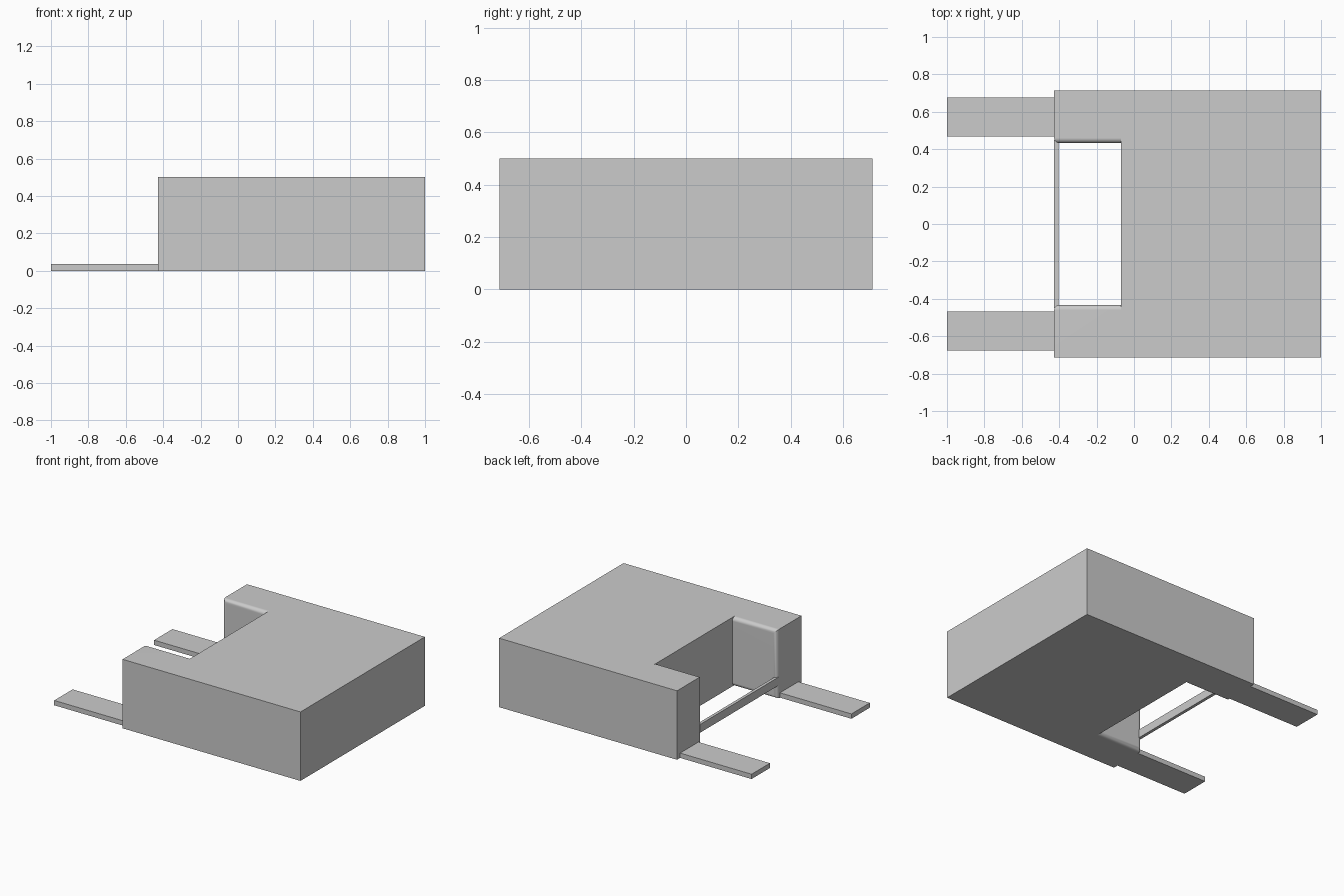
import bpy, bmesh, math
from mathutils import Vector

if "Cube" in bpy.data.objects:
    bpy.data.objects.remove(bpy.data.objects["Cube"])


def box(name, lo, hi, round_test=None, radius=0.028):
    """Box from min and max corners; edges passing round_test get rounded."""
    bm = bmesh.new()
    bmesh.ops.create_cube(bm, size=1)
    for v in bm.verts:
        v.co = Vector([a + (c + 0.5) * (b - a) for a, b, c in zip(lo, hi, v.co)])
    if round_test:
        edges = [e for e in bm.edges if all(round_test(v.co) for v in e.verts)]
        bmesh.ops.bevel(bm, geom=edges, offset=radius, segments=4,
                        profile=0.5, affect='EDGES')
    mesh = bpy.data.meshes.new(name)
    bm.to_mesh(mesh)
    bm.free()
    obj = bpy.data.objects.new(name, mesh)
    bpy.context.collection.objects.link(obj)
    return obj


FRONT, NOTCH, HALF, HEIGHT, INNER = -0.427, -0.07, 0.7125, 0.5, 0.432

# main block behind the notch
body = box("main_body", (NOTCH, -HALF, 0), (1, HALF, HEIGHT))
bpy.context.view_layer.objects.active = body

# two side arms, rounded on top, bottom and end edges of the inner wall
for side in (-1, 1):
    ys = sorted((side * INNER, side * HALF))
    arm = box("side_arm", (FRONT, ys[0], 0), (0.1, ys[1], HEIGHT),
              lambda co: abs(co.y) < INNER + 0.01)
    # the rounded rear edge is buried in the main block
    mod = body.modifiers.new("join_arm", 'BOOLEAN')
    mod.operation = 'UNION'
    mod.solver = 'EXACT'
    mod.object = arm
    bpy.ops.object.modifier_apply(modifier=mod.name)
    bpy.data.objects.remove(arm)

body.select_set(True)
bpy.ops.object.shade_smooth_by_angle(angle=math.radians(35))
weighted = body.modifiers.new("flat_walls", 'WEIGHTED_NORMAL')
weighted.keep_sharp = True

# flat prongs lying on the ground
for side, label in ((-1, "right"), (1, "left")):
    ys = sorted((side * 0.467, side * 0.677))
    box("prong_" + label, (-1, ys[0], 0), (FRONT + 0.01, ys[1], 0.035))

# thin crossbar between the arms
box("crossbar", (FRONT, -0.45, 0.095), (-0.405, 0.45, 0.155))
